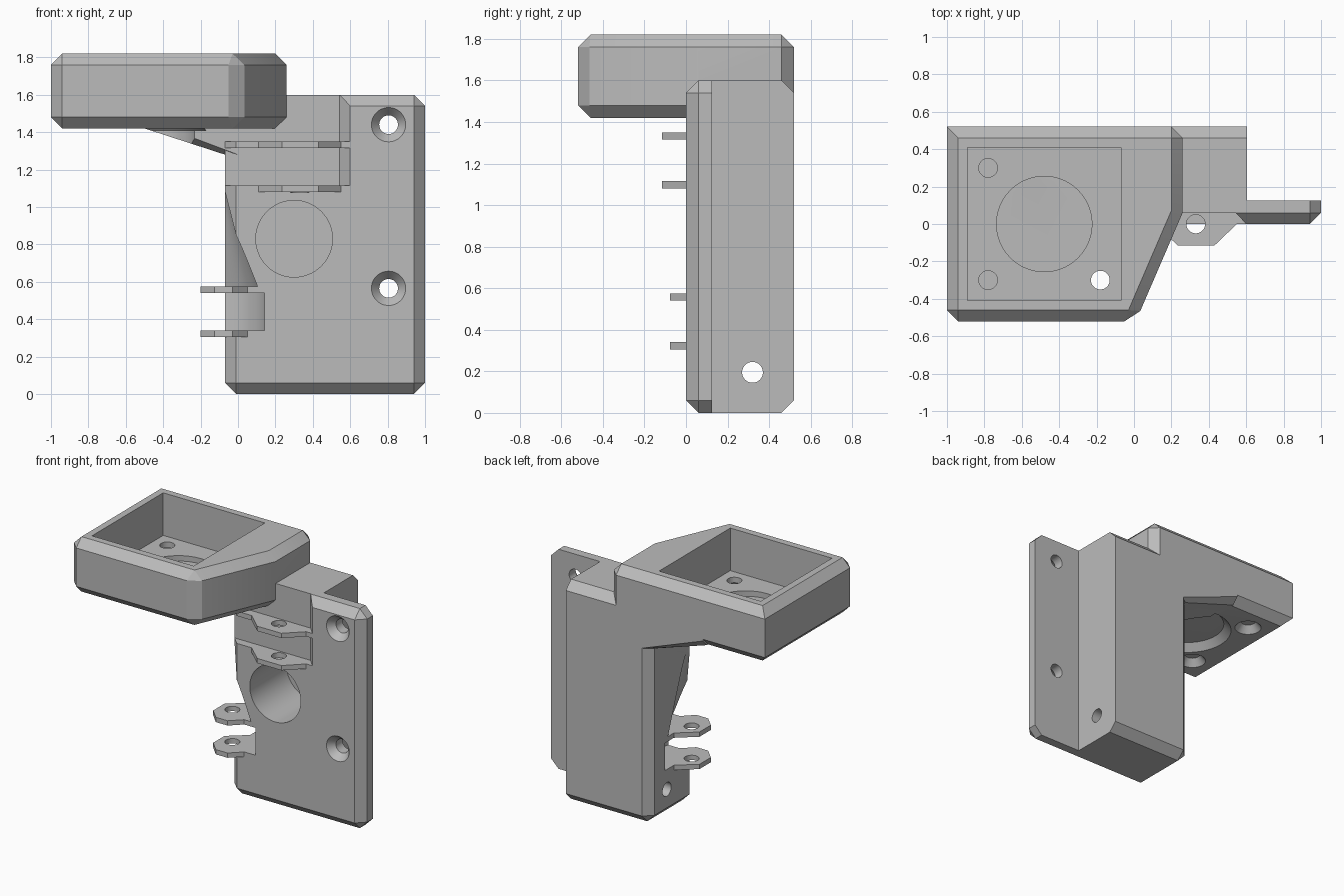
import bpy, bmesh, math
from mathutils import Matrix, Vector

if "Cube" in bpy.data.objects:
    bpy.data.objects.remove(bpy.data.objects["Cube"], do_unlink=True)

grey = bpy.data.materials.new("plain_grey")
grey.use_nodes = True
grey.diffuse_color = (0.5, 0.5, 0.5, 1)
grey.node_tree.nodes["Principled BSDF"].inputs["Base Color"].default_value = (0.5, 0.5, 0.5, 1)
CH = 0.06  # chamfer size used throughout


def finish(name, bm):
    bmesh.ops.recalc_face_normals(bm, faces=bm.faces)
    mesh = bpy.data.meshes.new(name)
    bm.to_mesh(mesh)
    bm.free()
    mesh.materials.append(grey)
    ob = bpy.data.objects.new(name, mesh)
    bpy.context.collection.objects.link(ob)
    return ob


def prism(name, outline, low, high, axis="z", chamfer=None, size=CH):
    """Extrude an outline along z (xy points) or y (xz points); chamfer(a, b) picks edges."""
    place = (lambda p, h: (p[0], p[1], h)) if axis == "z" else (lambda p, h: (p[0], h, p[1]))
    bm = bmesh.new()
    base = bm.faces.new([bm.verts.new(place(p, low)) for p in outline])
    out = bmesh.ops.extrude_face_region(bm, geom=[base])["geom"]
    moved = [v for v in out if isinstance(v, bmesh.types.BMVert)]
    bmesh.ops.translate(bm, verts=moved, vec=Vector(place((0, 0), high - low)))
    bmesh.ops.recalc_face_normals(bm, faces=bm.faces)
    if chamfer:
        edges = [e for e in bm.edges if chamfer(e.verts[0].co, e.verts[1].co)]
        bmesh.ops.bevel(bm, geom=edges, offset=size, offset_type="OFFSET",
                        segments=1, profile=0.5, affect="EDGES")
    return finish(name, bm)


def box(name, x0, x1, y0, y1, z0, z1, chamfer=None):
    return prism(name, [(x0, y0), (x1, y0), (x1, y1), (x0, y1)], z0, z1, "z", chamfer)


def cone(name, start, end, r1, r2, sides=48):
    """Round cutter running from start to end."""
    a, b = Vector(start), Vector(end)
    bm = bmesh.new()
    turn = (b - a).to_track_quat("Z", "Y").to_matrix().to_4x4()
    bmesh.ops.create_cone(bm, cap_ends=True, segments=sides, radius1=r1, radius2=r2,
                          depth=(b - a).length, matrix=Matrix.Translation((a + b) / 2) @ turn)
    return finish(name, bm)


def combine(target, others, operation):
    for other in others:
        mod = target.modifiers.new("join", "BOOLEAN")
        mod.operation, mod.solver, mod.object = operation, "EXACT", other
        bpy.context.view_layer.update()
        result = bpy.data.meshes.new_from_object(
            target.evaluated_get(bpy.context.evaluated_depsgraph_get()))
        target.modifiers.clear()
        target.data = result
        bpy.data.objects.remove(other, do_unlink=True)


# Upright body: chamfered block, thinned to a mounting flange on its left
bracket = box("mounting_bracket", -0.07, 1, 0, 0.52, 0, 1.6, lambda a, b: True)


def notch(z0, z1):
    return prism("notch", [(-0.2, -0.1), (0.7, -0.1), (0.6, 0), (0.542, 0.062), (-0.2, 0.062)], z0, z1)


corner = (-0.105, 0.085)
combine(bracket, [
    box("flange_relief", 0.605, 1.2, 0.125, 0.7, -0.1, 1.7),
    notch(1.35, 1.7),
    notch(1.115, 1.315),
    cone("corner_taper", (*corner, 0.575), (*corner, 1.12), 0.226, 0.03, 64),
    cone("corner_recess", (*corner, 0.34), (*corner, 0.54), 0.26, 0.26, 64),
    cone("large_bore", (0.3, -0.1, 0.83), (0.3, 0.42, 0.83), 0.205, 0.205, 64),
    cone("cross_hole", (-0.3, 0.32, 0.195), (0.8, 0.32, 0.195), 0.05, 0.05),
], "DIFFERENCE")
for z in (0.565, 1.44):
    combine(bracket, [
        cone("screw_hole", (0.805, -0.1, z), (0.805, 0.3, z), 0.05, 0.05),
        cone("countersink", (0.805, -0.01, z), (0.805, 0.05, z), 0.1, 0.05),
    ], "DIFFERENCE")

# Sloped gusset under the tray
gusset = prism("gusset", [(-0.5, 1.42), (-0.07, 1.28), (0, 1.28), (0, 1.5), (-0.5, 1.5)],
               0.06, 0.52, "y",
               lambda a, b: abs(a.y - b.y) < 0.01 and max(a.z, b.z) < 1.45 and min(a.x, b.x) < -0.1,
               0.045)

# Tray with chamfered rim and base; only the outer back corner stays square
tray = prism("tray", [(-1, 0.52), (-1, -0.52), (0.01, -0.52), (0.26, 0.06), (0.26, 0.52)], 1.42, 1.82, "z",
             lambda a, b: abs(a.z - b.z) < 0.01 or (a.y < 0 or (a.y > 0.3 and a.x > 0)))
combine(bracket, [gusset, tray], "UNION")

# Tray pocket, central opening and screw holes
combine(bracket, [
    box("pocket", -0.89, -0.07, -0.41, 0.41, 1.51, 2),
    cone("opening", (-0.48, 0, 1.2), (-0.48, 0, 1.6), 0.255, 0.255, 64),
    cone("opening_flare", (-0.48, 0, 1.41), (-0.48, 0, 1.47), 0.315, 0.255, 64),
], "DIFFERENCE")
for x, y in ((-0.78, 0.3), (-0.78, -0.3), (-0.18, -0.3)):
    combine(bracket, [
        cone("screw_hole", (x, y, 1.3), (x, y, 1.6), 0.05, 0.05),
        cone("countersink", (x, y, 1.41), (x, y, 1.47), 0.1, 0.05),
    ], "DIFFERENCE")

# Two pairs of pivot lugs
front_lug = [(0.11, 0), (0.235, -0.115), (0.43, -0.115), (0.55, 0), (0.55, 0.1), (0.11, 0.1)]
corner_lug = [(-0.2, 0), (-0.125, -0.077), (-0.03, -0.077), (0.06, 0.01), (0.06, 0.24),
              (-0.07, 0.24), (-0.2, 0.13)]
for outline, hole, levels in ((front_lug, (0.33, 0), (1.08, 1.315)),
                              (corner_lug, corner, (0.305, 0.54))):
    combine(bracket, [prism("lug", outline, z, z + 0.035) for z in levels], "UNION")
    combine(bracket, [cone("pivot_hole", (*hole, z - 0.002), (*hole, z + 0.037), 0.05, 0.05)
                      for z in levels], "DIFFERENCE")

# Smooth round surfaces, keep edges sharp
bpy.ops.object.select_all(action="DESELECT")
bracket.select_set(True)
bpy.context.view_layer.objects.active = bracket
bpy.ops.object.shade_smooth_by_angle(angle=math.radians(25))
